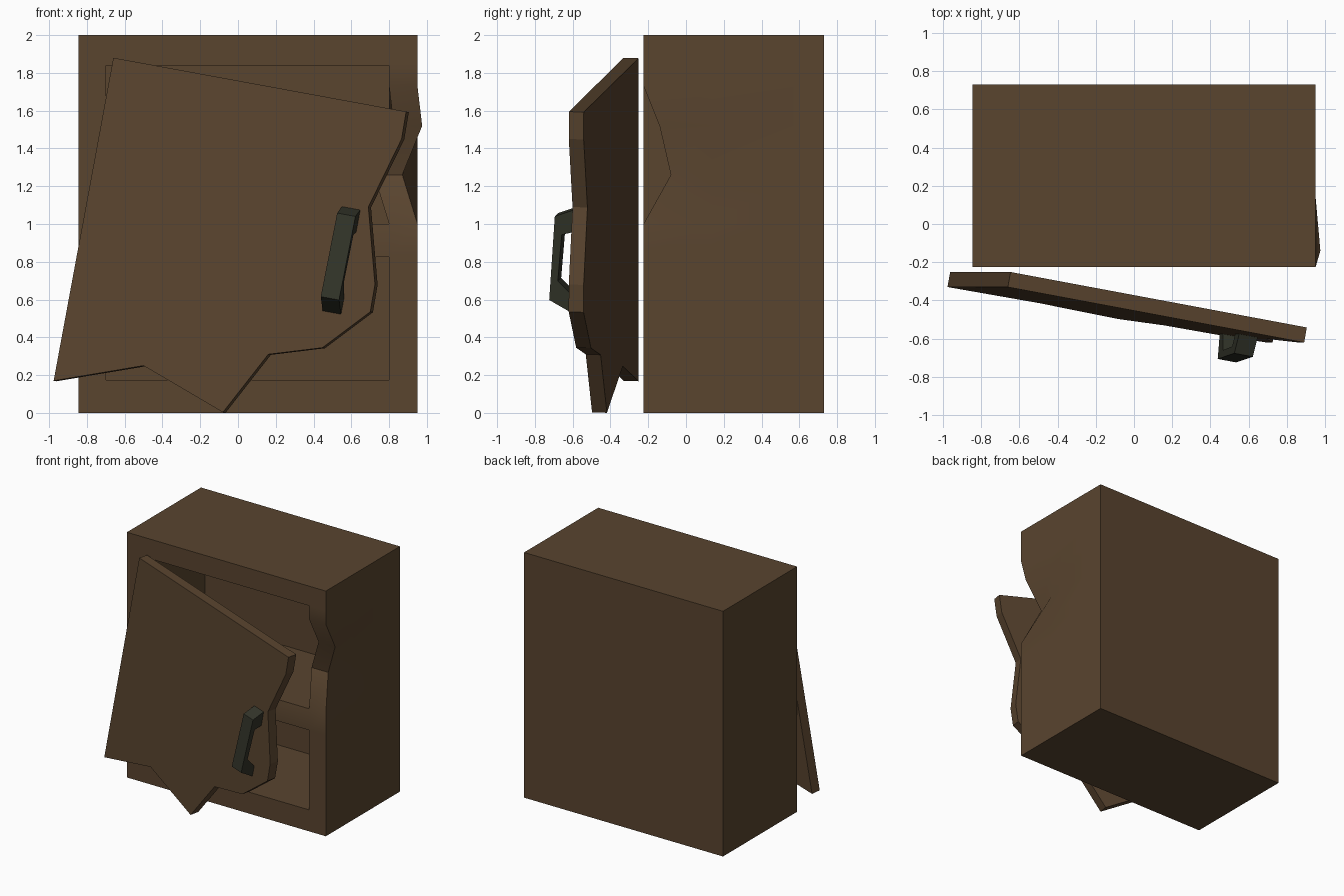
import bpy, bmesh, math
from mathutils import Vector

if "Cube" in bpy.data.objects:
    bpy.data.objects.remove(bpy.data.objects["Cube"])


def material(name, rgb):
    m = bpy.data.materials.new(name)
    m.diffuse_color = (*rgb, 1)
    m.use_nodes = True
    m.node_tree.nodes["Principled BSDF"].inputs["Base Color"].default_value = m.diffuse_color
    return m


BROWN = material("dark_brown_paint", (0.100, 0.058, 0.028))
GREEN = material("dark_iron", (0.032, 0.034, 0.022))


def finish(name, bm, mat):
    bmesh.ops.recalc_face_normals(bm, faces=bm.faces)
    me = bpy.data.meshes.new(name)
    bm.to_mesh(me)
    bm.free()
    me.materials.append(mat)
    ob = bpy.data.objects.new(name, me)
    bpy.context.collection.objects.link(ob)
    return ob


def prism(name, points, offset, mat):
    """Closed outline extruded along an offset vector."""
    bm = bmesh.new()
    face = bm.faces.new([bm.verts.new(p) for p in points])
    ext = bmesh.ops.extrude_face_region(bm, geom=[face], use_keep_orig=True)
    new = [v for v in ext["geom"] if isinstance(v, bmesh.types.BMVert)]
    bmesh.ops.translate(bm, verts=new, vec=offset)
    return finish(name, bm, mat)


# Cabinet: shell of solid grid cells, two compartments left empty
XS = [-0.845, -0.70, 0.80, 0.95]
YS = [-0.225, 0.14, 0.575, 0.73]
ZS = [0, 0.175, 0.825, 1.0, 1.26, 1.52, 1.73, 1.84, 2.0]
DENT = {4: (-0.08, 0.145), 5: (0.025, 0.085)}   # level: shift of right front edge


def solid(i, j, k):
    if not (0 <= i < 3 and 0 <= j < 3 and 0 <= k < 8):
        return False
    return not (i == 1 and j < 2 and k in (1, 3, 4, 5, 6))


bm = bmesh.new()
verts = {}


def corner(i, j, k):
    if (i, j, k) not in verts:
        dx, dy = DENT.get(k, (0, 0)) if (i >= 2 and j == 0) else (0, 0)
        verts[i, j, k] = bm.verts.new((XS[i] + dx, YS[j] + dy, ZS[k]))
    return verts[i, j, k]


for i in range(3):
    for j in range(3):
        for k in range(8):
            if not solid(i, j, k):
                continue
            for ax in range(3):
                for side in (0, 1):
                    n = [i, j, k]
                    n[ax] += 1 if side else -1
                    if solid(*n):
                        continue
                    quad = []
                    for a, b in ((0, 0), (1, 0), (1, 1), (0, 1)):
                        c = [i, j, k]
                        c[ax] += side
                        c[(ax + 1) % 3] += a
                        c[(ax + 2) % 3] += b
                        quad.append(corner(*c))
                    bm.faces.new(quad)
cabinet = finish("cabinet", bm, BROWN)
bpy.context.view_layer.objects.active = cabinet
cabinet.select_set(True)
bpy.ops.object.shade_smooth_by_angle(angle=math.radians(35))

# Broken door: jagged outline on a tilted plane
def door_y(x, z):
    return -0.512 - 0.181 * x + 0.0333 * z


back = Vector((0.181, 1, -0.0333)).normalized()
outline = [(-0.66, 1.88), (0.89, 1.595), (0.866, 1.45), (0.69, 1.09),
           (0.725, 0.68), (0.70, 0.535), (0.447, 0.345), (0.16, 0.31),
           (-0.08, 0.003), (-0.50, 0.25), (-0.976, 0.17)]
prism("broken_door", [(x, door_y(x, z), z) for x, z in outline], back * 0.08, BROWN)

# Handle: bracket profile in the door's own frame (up along door, height off door)
up = Vector((0.181, 0, 0.983)).normalized()
across = up.cross(back).normalized()
if across.x < 0:
    across.negate()
origin = Vector((0.545, door_y(0.545, 0.792), 0.792))
profile = [(-0.265, 0), (-0.193, 0.133), (0.258, 0.103), (0.296, 0),
           (0.178, 0), (0.16, 0.066), (-0.09, 0.087), (-0.175, 0)]
prism("door_handle",
      [origin + up * u - back * h - across * 0.05 for u, h in profile],
      across * 0.1, GREEN)
